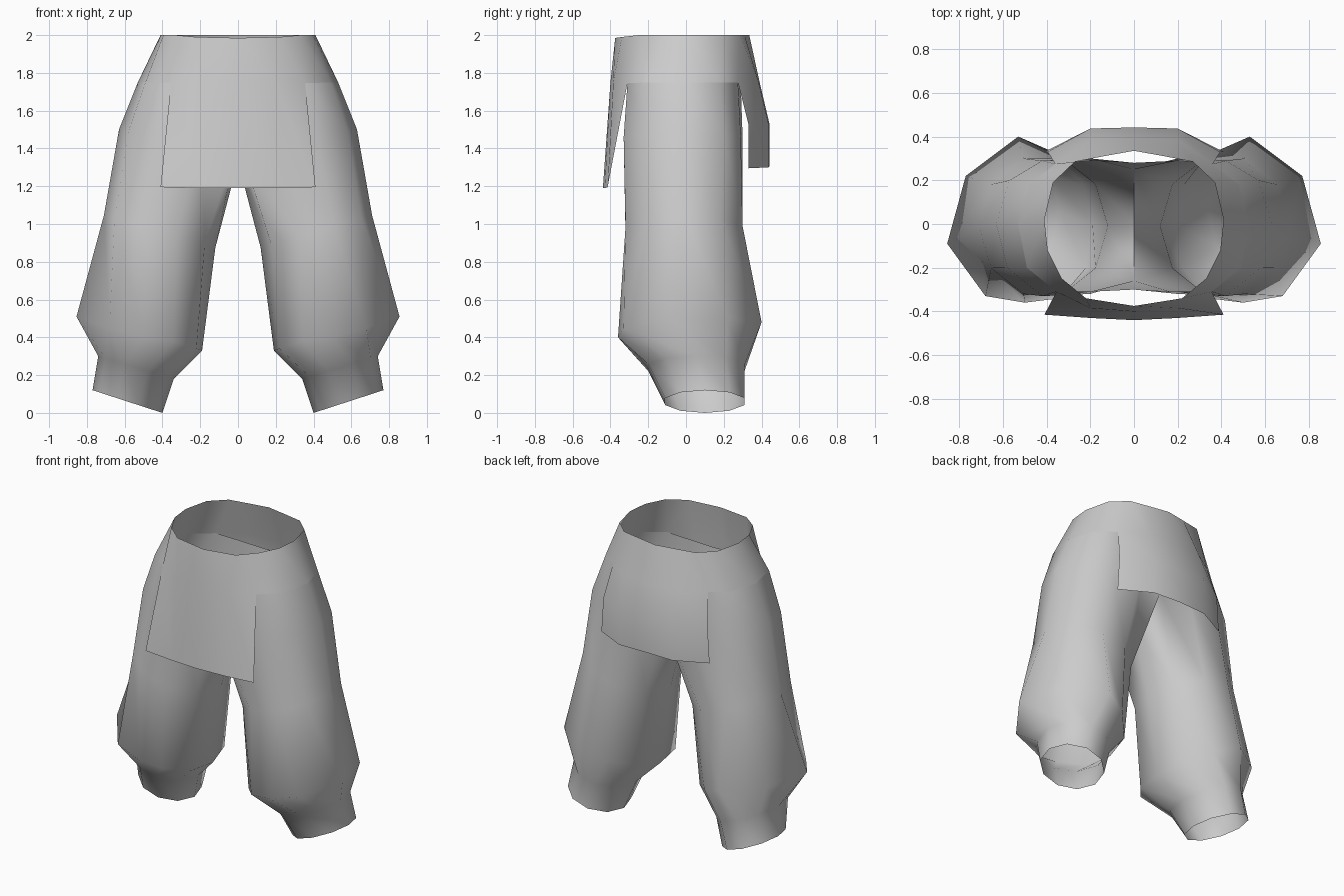
import bpy, bmesh, math

if "Cube" in bpy.data.objects:
    bpy.data.objects.remove(bpy.data.objects["Cube"])

cloth = bpy.data.materials.new("grey_cloth")
cloth.diffuse_color = (0.6, 0.6, 0.6, 1)
cloth.use_nodes = True
cloth.node_tree.nodes["Principled BSDF"].inputs["Base Color"].default_value = cloth.diffuse_color


def make(name, strips):
    """Skin strips of point rows (rows, closed) for +x and mirror them to -x."""
    bm = bmesh.new()
    for rows, closed in strips:
        for s in (1, -1):
            grid = [[bm.verts.new((s * x, y, z)) for x, y, z in r] for r in rows]
            n = len(rows[0])
            for a, b in zip(grid, grid[1:]):
                for i in range(n if closed else n - 1):
                    j = (i + 1) % n
                    quad = (a[i], b[i], b[j], a[j])
                    bm.faces.new(quad if s == 1 else quad[::-1])
    bmesh.ops.remove_doubles(bm, verts=bm.verts, dist=0.0005)
    me = bpy.data.meshes.new(name)
    bm.to_mesh(me)
    bm.free()
    me.materials.append(cloth)
    ob = bpy.data.objects.new(name, me)
    bpy.context.collection.objects.link(ob)
    bpy.context.view_layer.objects.active = ob
    ob.select_set(True)
    bpy.ops.object.shade_smooth_by_angle(angle=math.radians(80))
    ob.select_set(False)


def ring(cx, cy, z, rx, ry, slope):
    """Ten-sided leg section, tilted so the outer side is higher."""
    pts = []
    for k in range(10):
        a = math.radians(36 * k)
        dx = rx * math.cos(a)
        pts.append((cx + dx, cy + ry * math.sin(a) / 0.951, z + slope * dx))
    return pts


# Rows run front centre -> outer side -> back centre
waist = [(0, -.375, 1.985), (.22, -.34, 1.99), (.33, -.25, 2), (.395, -.12, 2), (.41, .02, 2),
         (.37, .19, 2), (.27, .285, 2), (.14, .31, 2), (0, .335, 2)]
band = [(0, -.40, 1.75), (.2, -.385, 1.75), (.355, -.31, 1.745), (.49, -.2, 1.75), (.53, 0, 1.75),
        (.48, .18, 1.75), (.36, .275, 1.75), (.2, .385, 1.75), (0, .39, 1.75)]

# Loose front and back flaps hanging from the waistband
front_hem = [(0, -.44, 1.19), (.2, -.43, 1.19), (.41, -.415, 1.195)]
back_mid = [(.395, .33, 1.53), (.2, .437, 1.53), (0, .442, 1.53)]
back_hem = [(.41, .33, 1.295), (.2, .437, 1.3), (0, .442, 1.305)]
make("waistband_and_flaps", [([waist, band], False),
                             ([band[:3], front_hem], False),
                             ([band[6:], back_mid, back_hem], False)])

# Seat beneath the flaps
seat_top = list(band)
for i, p in {0: (0, -.30, 1.74), 1: (.2, -.31, 1.74),
             7: (.2, .29, 1.74), 8: (0, .28, 1.74)}.items():
    seat_top[i] = p
hip = [(0, -.26, 1.45), (.2, -.32, 1.45), (.42, -.33, 1.46), (.58, -.2, 1.49), (.63, 0, 1.5),
       (.57, .2, 1.49), (.42, .29, 1.46), (.2, .30, 1.45), (0, .25, 1.45)]
crotch = (0, 0, 1.33)

# Legs: hip, thigh, baggy knee, gathered ankle, cuff
thigh = ring(.415, -.01, .96, .295, .31, .29)
knee = [(.855, -.09, .51), (.77, .22, .5), (.53, .40, .48), (.37, .33, .42), (.23, .18, .36),
        (.19, 0, .33), (.22, -.2, .34), (.34, -.34, .38), (.5, -.36, .4), (.68, -.33, .45)]
ankle = ring(.54, .055, .24, .20, .255, .3)
cuff = ring(.585, .10, .06, .185, .21, .325)
start_front = lambda r: r[6:] + r[:6]
make("trouser_legs", [([seat_top, hip], False),
                      ([hip + [crotch]] + [start_front(r) for r in (thigh, knee, ankle, cuff)], True)])
